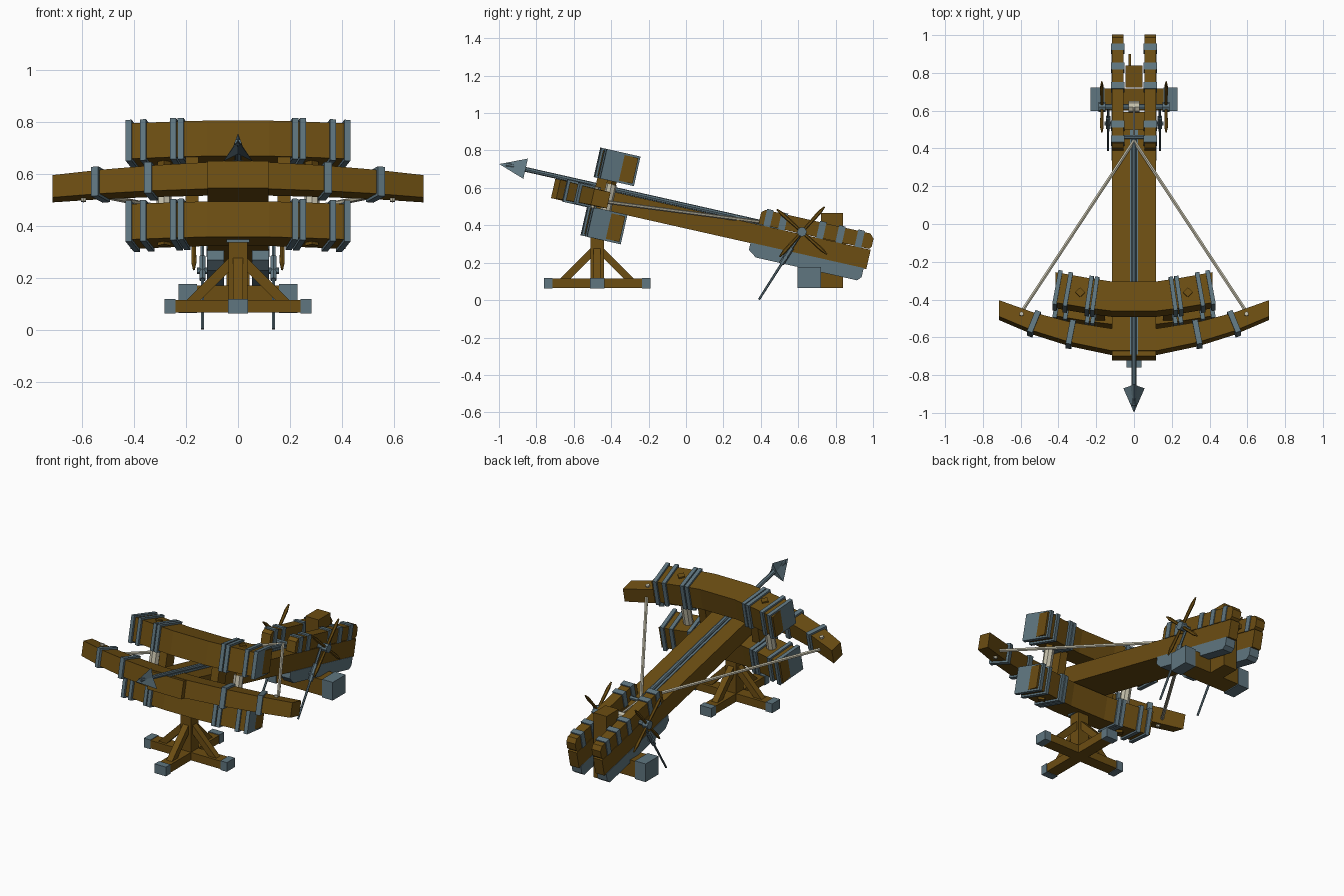
import bpy, bmesh, math
from mathutils import Matrix, Vector

if "Cube" in bpy.data.objects:
    bpy.data.objects.remove(bpy.data.objects["Cube"])


def material(name, col):
    m = bpy.data.materials.new(name)
    m.diffuse_color = (*col, 1)
    m.use_nodes = True
    m.node_tree.nodes["Principled BSDF"].inputs["Base Color"].default_value = m.diffuse_color
    return m


WOOD = material("brown wood", (0.15, 0.075, 0.006))
STEEL = material("blue grey steel", (0.115, 0.18, 0.215))
ROPE = material("pale rope", (0.55, 0.52, 0.40))

# The stock and everything on it tilt down towards the rear
TILT = Matrix.Translation((0, 0, 0.437)) @ Matrix.Rotation(-math.radians(12.7), 4, 'X')
FLAT = Matrix.Identity(4)


def finish(name, bm, mat, frame):
    bmesh.ops.recalc_face_normals(bm, faces=bm.faces)
    me = bpy.data.meshes.new(name)
    bm.to_mesh(me)
    bm.free()
    me.materials.append(mat)
    ob = bpy.data.objects.new(name, me)
    ob.matrix_world = frame
    bpy.context.collection.objects.link(ob)
    return ob


def box(name, lo, hi, mat, frame=FLAT, turn=0):
    bm = bmesh.new()
    lo, hi = Vector(lo), Vector(hi)
    m = (Matrix.Translation((lo + hi) / 2) @ Matrix.Rotation(turn, 4, 'Z')
         @ Matrix.Diagonal((*(hi - lo), 1)))
    bmesh.ops.create_cube(bm, size=1, matrix=m)
    return finish(name, bm, mat, frame)


def rod(name, a, b, r, mat, frame=FLAT, sides=8, r2=None, turn=0):
    a, b = Vector(a), Vector(b)
    d = b - a
    m = (Matrix.Translation((a + b) / 2) @ d.to_track_quat('Z', 'Y').to_matrix().to_4x4()
         @ Matrix.Rotation(turn, 4, 'Z'))
    bm = bmesh.new()
    bmesh.ops.create_cone(bm, cap_ends=True, segments=sides, radius1=r,
                          radius2=r if r2 is None else r2, depth=d.length, matrix=m)
    return finish(name, bm, mat, frame)


def plate(name, pts, x0, x1, mat, frame):
    """Side profile (y, z) extruded along x."""
    bm = bmesh.new()
    f = bm.faces.new([bm.verts.new((x0, y, z)) for y, z in pts])
    r = bmesh.ops.extrude_face_region(bm, geom=[f])
    bmesh.ops.translate(bm, vec=(x1 - x0, 0, 0),
                        verts=[v for v in r['geom'] if isinstance(v, bmesh.types.BMVert)])
    return finish(name, bm, mat, frame)


def bent_beam(name, half, w, mat=WOOD):
    """Beam across x from half stations (x, y, depth, height), mirrored."""
    st = [(-x, y, d, h) for x, y, d, h in reversed(half)] + half
    bm = bmesh.new()
    rings = [[bm.verts.new((x, y + a * d / 2, w + b * h / 2))
              for a, b in ((-1, -1), (1, -1), (1, 1), (-1, 1))] for x, y, d, h in st]
    for p, q in zip(rings, rings[1:]):
        for i in range(4):
            bm.faces.new((p[i], p[(i + 1) % 4], q[(i + 1) % 4], q[i]))
    bm.faces.new(rings[0])
    bm.faces.new(rings[-1])
    finish(name, bm, mat, TILT)


def bands(name, half, w, places, width):
    """Steel bands around a bent beam, turned to follow it."""
    for px in places:
        for a, b in zip(half, half[1:]):
            if a[0] <= px <= b[0]:
                t = (px - a[0]) / (b[0] - a[0])
                y, d, h = (a[i] + t * (b[i] - a[i]) for i in (1, 2, 3))
                ang = math.atan2(b[1] - a[1], b[0] - a[0])
        d, h = d / 2 + 0.011, h / 2 + 0.011
        for s in (1, -1):
            box(name, (s * px - width / 2, y - d, w - h), (s * px + width / 2, y + d, w + h),
                STEEL, TILT, s * ang)


# Front stand: crossed feet, steel caps, post and braces
SY = -0.475
for k in range(4):
    R = Matrix.Translation((0, SY, 0)) @ Matrix.Rotation(k * math.pi / 2, 4, 'Z')
    box("stand_foot", (0, -0.036, 0.066), (0.26, 0.036, 0.115), WOOD, R)
    box("stand_foot_cap", (0.24, -0.039, 0.062), (0.284, 0.039, 0.119), STEEL, R)
    rod("stand_brace", (0.19, 0, 0.095), (0.015, 0, 0.27), 0.027, WOOD, R, 4, turn=math.pi / 4)
box("stand_post", (-0.036, SY - 0.036, 0.07), (0.036, SY + 0.036, 0.40), WOOD)
box("stand_collar", (-0.045, SY - 0.045, 0.335), (0.045, SY + 0.045, 0.37), STEEL)

# Stock: front slab and two rear rails
box("stock", (-0.117, -0.728, -0.053), (0.117, 0.5, 0.053), WOOD, TILT)
box("bolt_channel", (-0.022, -0.72, 0.05), (0.022, 0.5, 0.057), STEEL, TILT)
box("stock_tongue", (-0.055, 0.5, -0.053), (0.055, 0.6, 0.04), WOOD, TILT)
for s in (1, -1):
    a, b = s * 0.056, s * 0.117
    box("rear_rail", (min(a, b), 0.5, -0.053), (max(a, b), 1.0, 0.053), WOOD, TILT)
    plate("upper_cheek", [(0.385, 0.056), (0.99, 0.056), (1.002, 0.07), (1.002, 0.115),
                          (0.98, 0.138), (0.405, 0.138), (0.385, 0.12)], a, b, WOOD, TILT)
    plate("lower_shoe", [(0.365, -0.05), (0.985, -0.05), (0.985, -0.1), (0.965, -0.122),
                         (0.41, -0.122), (0.365, -0.09)], a * 0.98, b * 1.02, STEEL, TILT)
    for u in (0.43, 0.51, 0.72, 0.825, 0.93):
        box("cheek_band", (min(a, b) - 0.005, u - 0.018, 0.052),
            (max(a, b) + 0.005, u + 0.018, 0.145), STEEL, TILT)

# Bow
BOW = [(0.0, -0.645, 0.125, 0.106), (0.12, -0.64, 0.12, 0.105), (0.34, -0.598, 0.11, 0.1),
       (0.53, -0.542, 0.10, 0.094), (0.715, -0.468, 0.088, 0.088)]
bent_beam("bow", BOW[1:], 0.003)
bands("bow_band", BOW, 0.003, (0.335, 0.53), 0.03)

# Upper and lower spring frames
FRAME = [(0.0, -0.452, 0.16, 0.14), (0.12, -0.45, 0.16, 0.14), (0.24, -0.433, 0.163, 0.14),
         (0.415, -0.402, 0.165, 0.14)]
for name, w in (("upper_frame", 0.188), ("lower_frame", -0.131)):
    bent_beam(name, FRAME[1:], w)
    bands(name + "_band", FRAME, w, (0.208, 0.237, 0.35, 0.405), 0.023)

# Posts, pins and rope skeins between the frames
for s in (1, -1):
    box("frame_post", (s * 0.178 - 0.025, -0.51, -0.08), (s * 0.178 + 0.025, -0.43, 0.14), WOOD, TILT)
    rod("skein_pin", (s * 0.285, -0.43, -0.213), (s * 0.285, -0.43, 0.267), 0.026, WOOD, TILT, 4)
    rod("rope_skein", (s * 0.285, -0.428, -0.07), (s * 0.285, -0.428, 0.09), 0.029, ROPE, TILT, 8)
    # Bowstring half
    rod("bowstring", (s * 0.595, -0.465, 0.53), (0, 0.44, 0.412), 0.010, ROPE, FLAT, 6)
    rod("bowstring_loop", (s * 0.595, -0.50, -0.055), (s * 0.595, -0.50, 0.06), 0.012, ROPE, TILT, 6)

# Bolt with a three-finned head
rod("bolt_shaft", (0, -1.0, 0.067), (0, 0.46, 0.067), 0.013, STEEL, TILT, 8)
bm = bmesh.new()
tip = bm.verts.new((0, -1.038, 0.064))
ring = []
for i, (deg, r) in enumerate(((90, 0.06), (155, 0.02), (222, 0.076), (270, 0.022),
                              (318, 0.076), (25, 0.02))):
    t = math.radians(deg)
    ring.append(bm.verts.new((r * math.cos(t), -0.895, 0.066 + r * math.sin(t))))
for i in range(6):
    bm.faces.new((tip, ring[i], ring[(i + 1) % 6]))
bm.faces.new(ring)
finish("bolt_head", bm, STEEL, TILT)

# String catch and winch rope
rod("string_catch", (-0.06, 0.455, 0.075), (0.06, 0.455, 0.075), 0.012, STEEL, TILT, 6)
AY, AZ = 0.62, 0.365
rod("winch_rope", (0, 0.44, 0.41), (0, AY, AZ + 0.028), 0.007, ROPE, FLAT, 6)
rod("winch_drum", (-0.03, AY, AZ), (0.03, AY, AZ), 0.03, ROPE)
rod("winch_axle", (-0.185, AY, AZ), (0.185, AY, AZ), 0.014, STEEL)

# Hand spokes and long steel levers on both sides
for s in (1, -1):
    rod("winch_hub", (s * 0.15, AY, AZ), (s * 0.188, AY, AZ), 0.026, STEEL)
    for k in range(4):
        t = math.radians(48 + 90 * k)
        e = Vector((0, math.cos(t), math.sin(t)))
        c = Vector((s * 0.17, AY, AZ))
        rod("hand_spoke", c, c + e * 0.14, 0.008, WOOD, FLAT, 6, 0.011)
        rod("hand_spoke_tip", c + e * 0.14, c + e * 0.18, 0.011, WOOD, FLAT, 6, 0.004)
    x = s * 0.137
    rod("side_lever", (x, AY, AZ), (x, 0.39, 0.003), 0.008, STEEL, FLAT, 6, 0.006)
    rod("lever_sleeve", (x, 0.565, 0.28), (x, 0.51, 0.193), 0.014, STEEL, FLAT, 6)
    rod("lever_pin", (s * 0.07, 0.532, 0.227), (s * 0.157, 0.532, 0.227), 0.012, STEEL, FLAT, 6)

# Rear support: cross beam with steel ends, upright and small trigger
box("rear_crossbeam", (-0.17, 0.602, 0.07), (0.17, 0.718, 0.17), WOOD)
for s in (1, -1):
    a, b = sorted((s * 0.157, s * 0.23))
    box("crossbeam_cap", (a, 0.597, 0.064), (b, 0.723, 0.176), STEEL)
box("rear_upright", (-0.045, 0.722, 0.066), (0.045, 0.84, 0.465), WOOD)
box("trigger", (-0.03, 0.84, 0.30), (-0.015, 0.90, 0.33), WOOD)
